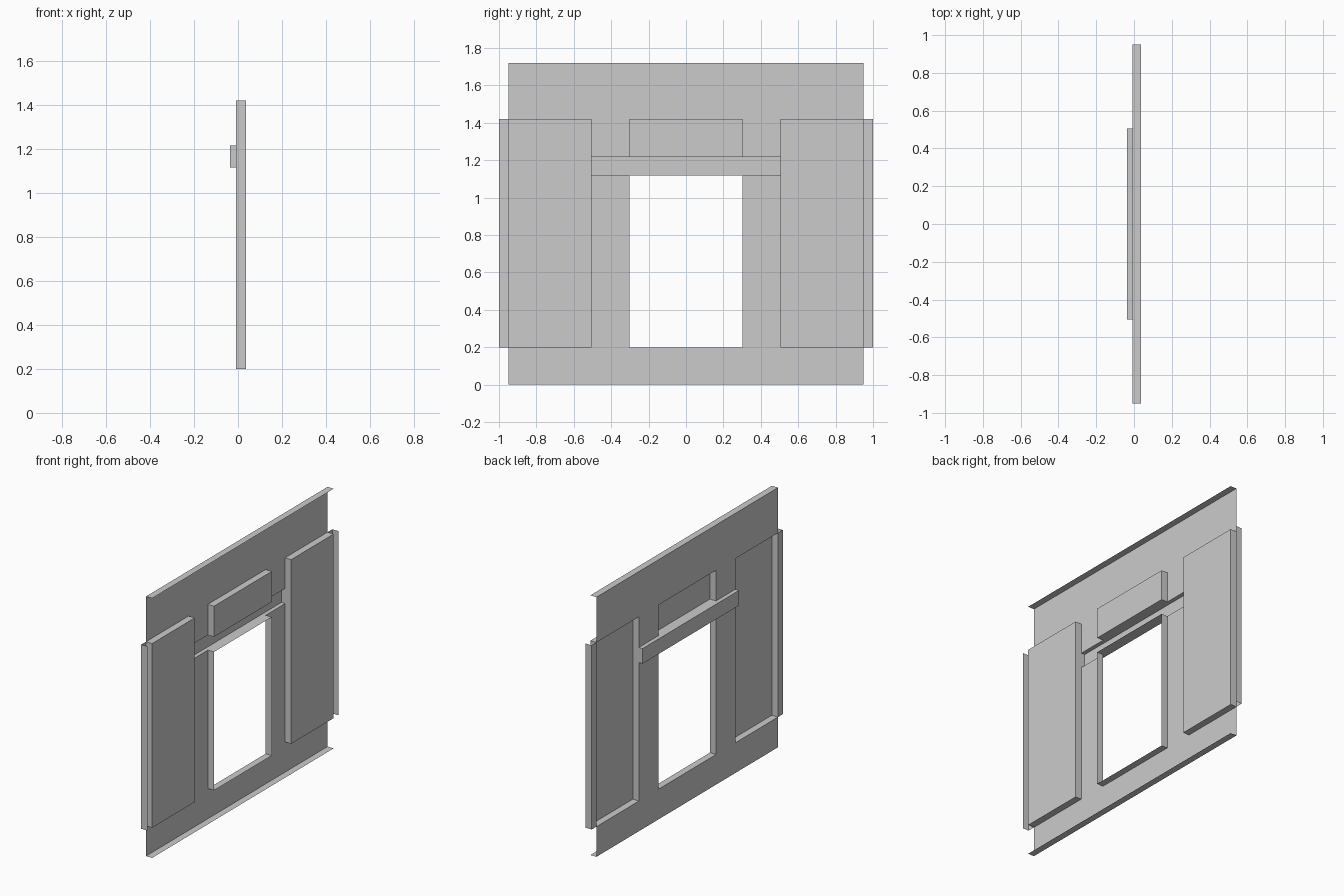
import bpy, bmesh

if "Cube" in bpy.data.objects:
    bpy.data.objects.remove(bpy.data.objects["Cube"])

BACK, SHEET, FRONT = -0.036, -0.009, 0.036
W, E = 0.95, 1.0                     # sheet half width, tab half width
ZB, ZT, TOP = 0.2, 1.42, 1.72


def make(name, quads):
    """Object from quads, joined and with flat areas dissolved."""
    bm = bmesh.new()
    for q in quads:
        bm.faces.new([bm.verts.new(p) for p in q])
    bmesh.ops.remove_doubles(bm, verts=bm.verts, dist=1e-5)
    bmesh.ops.dissolve_limit(bm, angle_limit=0.01, verts=bm.verts, edges=bm.edges)
    me = bpy.data.meshes.new(name)
    bm.to_mesh(me)
    bm.free()
    ob = bpy.data.objects.new(name, me)
    bpy.context.collection.objects.link(ob)
    return ob


def rect(x, y0, y1, z0, z1):
    return [(x, y0, z0), (x, y1, z0), (x, y1, z1), (x, y0, z1)]


def pressed(name, y0, y1, z0, z1, depth, face=True):
    """Rectangular area pushed out of the sheet, optionally open-faced."""
    base, cap = rect(SHEET, y0, y1, z0, z1), rect(depth, y0, y1, z0, z1)
    quads = [[base[i], base[i - 3], cap[i - 3], cap[i]] for i in range(4)]
    return make(name, quads + ([cap] if face else []))


# Pressed areas: y0, y1, z0, z1, depth, closed face
areas = {
    "left_panel": (-W, -0.505, ZB, ZT, FRONT, True),
    "right_panel": (0.505, W, ZB, ZT, FRONT, True),
    "upper_panel": (-0.302, 0.302, 1.217, ZT, FRONT, True),
    "lintel": (-0.505, 0.505, 1.117, 1.217, BACK, True),
    "window_frame": (-0.302, 0.302, ZB, 1.117, FRONT, False),
}
for name, a in areas.items():
    pressed(name, *a)

# Wall sheet with openings at every pressed area
ys = [-E, -W, -0.505, -0.302, 0.302, 0.505, W, E]
zs = [0, ZB, 1.117, 1.217, ZT, TOP]
cells = []
for y0, y1 in zip(ys, ys[1:]):
    for z0, z1 in zip(zs, zs[1:]):
        y, z = (y0 + y1) / 2, (z0 + z1) / 2
        outside = abs(y) > W and not ZB < z < ZT
        hole = any(a[0] < y < a[1] and a[2] < z < a[3] for a in areas.values())
        if not outside and not hole:
            cells.append(rect(SHEET, y0, y1, z0, z1))
make("wall_sheet", cells)

# Folded edge flanges
for name, z, s in (("bottom_flange", 0, 1), ("top_flange", TOP, -1)):
    make(name, [[(SHEET, -W * s, z), (SHEET, W * s, z), (FRONT, W * s, z), (FRONT, -W * s, z)]])
for name, s in (("left_flange", -1), ("right_flange", 1)):
    q = [(SHEET, s * E, ZB), (SHEET, s * E, ZT), (FRONT, s * E, ZT), (FRONT, s * E, ZB)]
    make(name, [q[::s]])
